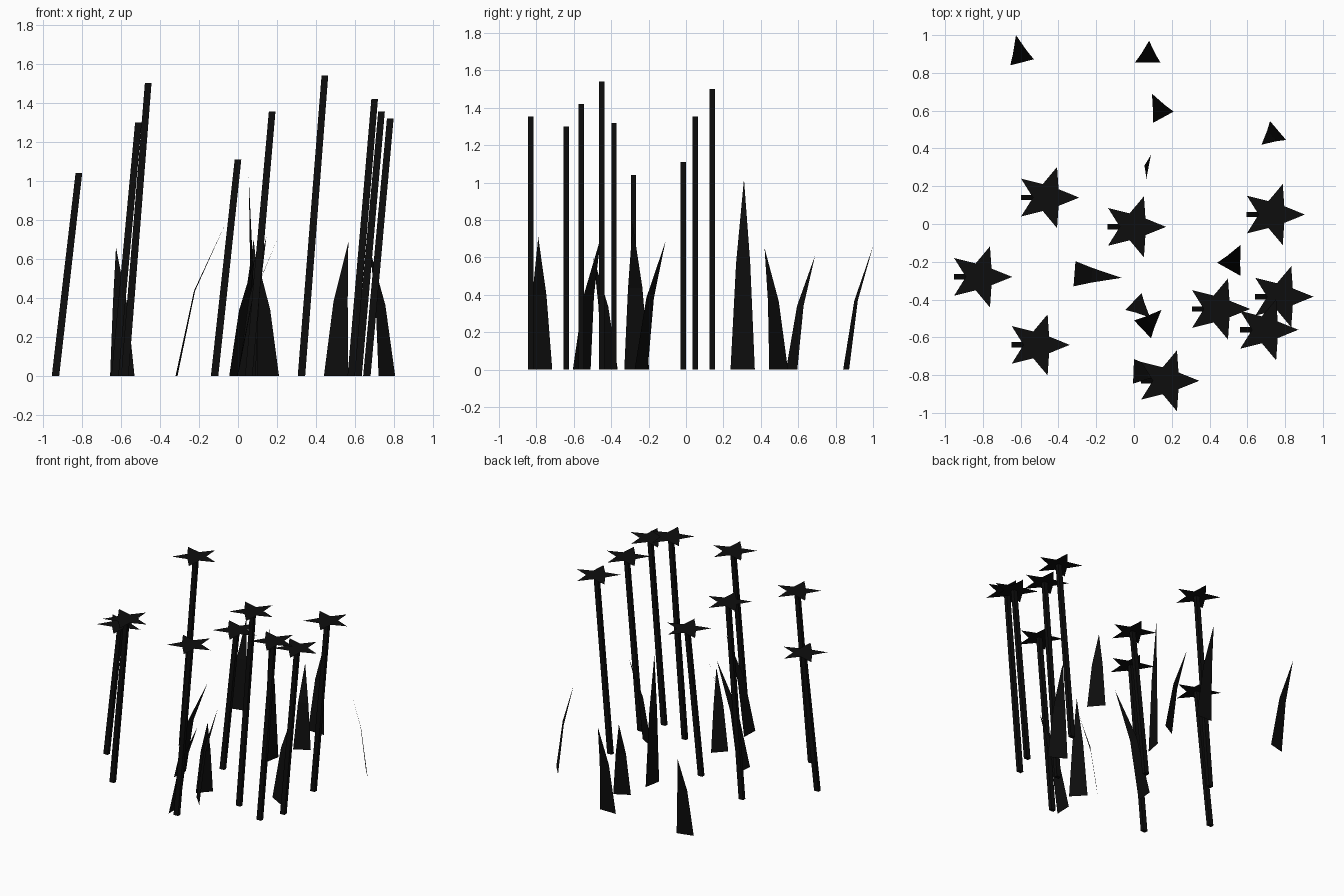
import bpy
from math import sin, cos, pi
from mathutils import Vector

black = bpy.data.materials.new("near_black")
black.diffuse_color = (0.004, 0.004, 0.004, 1)


def add_mesh(name, verts, faces):
    me = bpy.data.meshes.new(name)
    me.from_pydata([tuple(v) for v in verts], [], faces)
    me.materials.append(black)
    ob = bpy.data.objects.new(name, me)
    bpy.context.collection.objects.link(ob)
    return ob


# Leaning square stem with a flat five-pointed blossom on top
def flower(i, x, y, h):
    verts = []
    for cx, z, w in ((x - 0.12, 0, 0.019), (x, h, 0.017)):
        verts += [(cx + sx * w, y + sy * 0.014, z)
                  for sx, sy in ((-1, -1), (1, -1), (1, 1), (-1, 1))]
    faces = [(k, (k + 1) % 4, 4 + (k + 1) % 4, 4 + k) for k in range(4)]
    add_mesh(f"stem_{i}", verts, faces + [(3, 2, 1, 0), (4, 5, 6, 7)])
    star = [(x, y, h + 0.002)]
    for k in range(10):
        r = 0.075 if k % 2 else 0.17
        star.append((x + r * cos(k * pi / 5), y + r * sin(k * pi / 5), h + 0.002))
    add_mesh(f"blossom_{i}", star, [(0, k + 1, (k + 1) % 10 + 1) for k in range(10)])


# Flat blade: base edge, narrower middle edge, pointed tip bending outwards
def leaf(i, ax, ay, bx, by, tx, ty, h):
    a, b, tip = Vector((ax, ay, 0)), Vector((bx, by, 0)), Vector((tx, ty, h))
    c, half = (a + b) / 2, (b - a) / 2
    mid = c + (Vector((tx, ty, 0)) - c) * 0.37
    mid.z = 0.56 * h
    add_mesh(f"leaf_{i}", [a, b, mid + half * 0.58, mid - half * 0.58, tip],
             [(0, 1, 2, 3), (3, 2, 4)])


flowers = [(-0.46, 0.14, 1.50), (0.0, -0.015, 1.11), (0.735, 0.05, 1.355),
           (-0.815, -0.28, 1.04), (-0.51, -0.64, 1.30), (0.445, -0.45, 1.54),
           (0.78, -0.385, 1.32), (0.70, -0.56, 1.42), (0.175, -0.83, 1.355)]
for i, f in enumerate(flowers):
    flower(i + 1, *f)

# base corner, base corner, tip, tip height
leaves = [(-0.655, 0.84, -0.53, 0.872, -0.625, 1.0, 0.66),
          (0.005, 0.855, 0.14, 0.855, 0.08, 0.97, 0.70),
          (0.10, 0.535, 0.21, 0.595, 0.095, 0.69, 0.61),
          (0.72, 0.545, 0.805, 0.445, 0.675, 0.42, 0.65),
          (0.065, 0.238, 0.09, 0.368, 0.055, 0.31, 1.02),
          (-0.31, -0.197, -0.32, -0.33, -0.065, -0.285, 0.78),
          (0.44, -0.205, 0.565, -0.275, 0.565, -0.11, 0.685),
          (-0.045, -0.455, 0.04, -0.365, 0.085, -0.495, 0.60),
          (0.0, -0.51, 0.09, -0.605, 0.145, -0.455, 0.71),
          (0.0, -0.715, -0.005, -0.845, 0.205, -0.79, 0.71)]
for i, l in enumerate(leaves):
    leaf(i + 1, *l)
